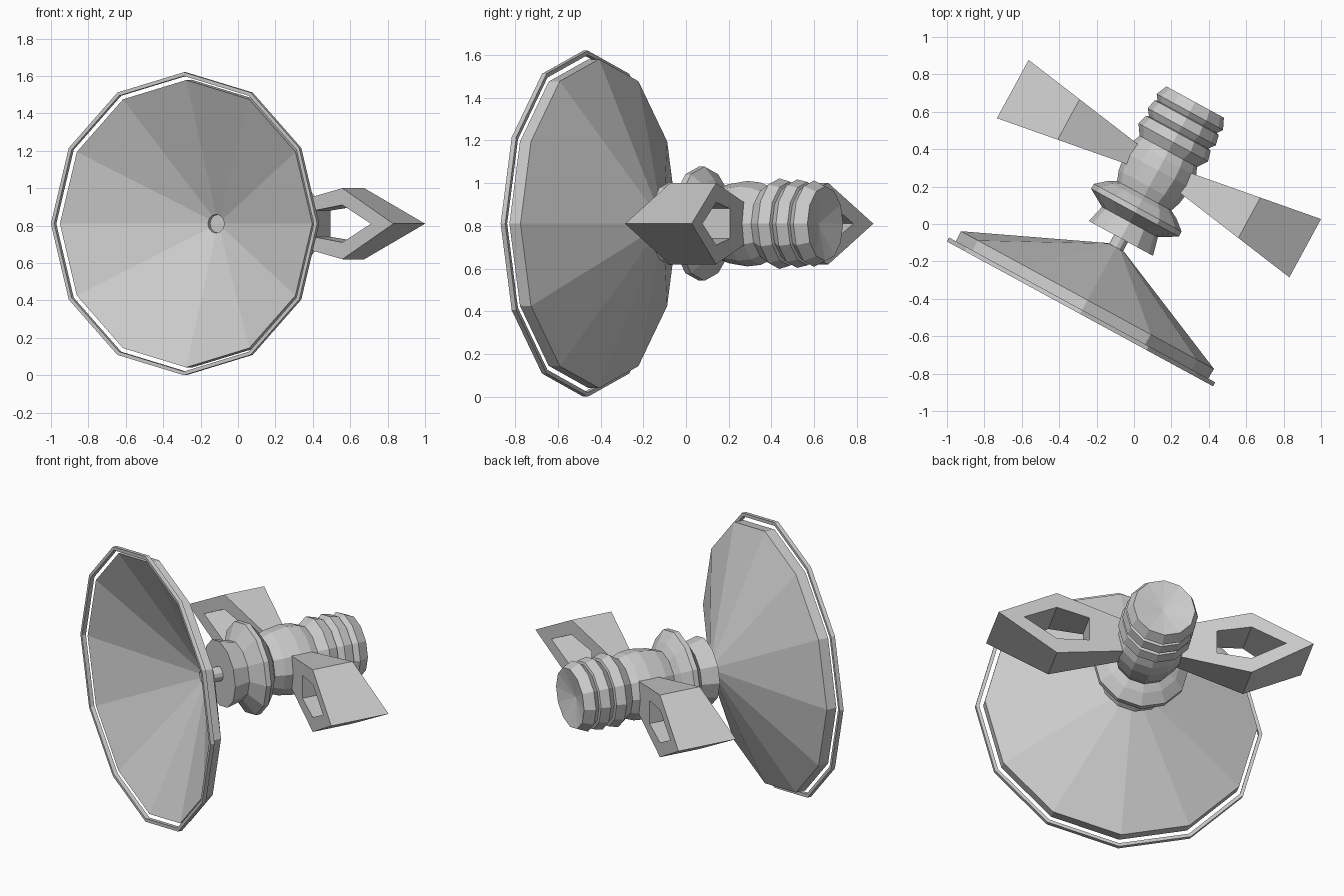
import bpy, bmesh, math

cube = bpy.data.objects.get("Cube")
if cube:
    bpy.data.objects.remove(cube, do_unlink=True)

SIDES = 12
ORIGIN = (-0.287, -0.477, 0.81)   # centre of the dish rim
TURN = math.radians(-28.55)       # heading of the main axis

grey = bpy.data.materials.new("light_grey")
grey.use_nodes = True
colour = (0.6, 0.6, 0.6, 1)
grey.diffuse_color = colour
grey.node_tree.nodes["Principled BSDF"].inputs["Base Color"].default_value = colour


def finish(bm, name):
    """Turn a bmesh built along local Y into a placed object."""
    bmesh.ops.recalc_face_normals(bm, faces=bm.faces)
    mesh = bpy.data.meshes.new(name)
    bm.to_mesh(mesh)
    bm.free()
    mesh.materials.append(grey)
    obj = bpy.data.objects.new(name, mesh)
    obj.location = ORIGIN
    obj.rotation_euler.z = TURN
    bpy.context.collection.objects.link(obj)


def lathe(name, profile, closed=False):
    """Spin (distance along axis, radius) points around local Y."""
    bm = bmesh.new()
    rows = []
    for t, r in profile:
        if r == 0:
            rows.append([bm.verts.new((0, t, 0))] * SIDES)
            continue
        angles = [2 * math.pi * i / SIDES for i in range(SIDES)]
        rows.append([bm.verts.new((r * math.sin(a), t, r * math.cos(a))) for a in angles])
    pairs = list(zip(rows, rows[1:]))
    if closed:
        pairs.append((rows[-1], rows[0]))
    for low, high in pairs:
        for i in range(SIDES):
            j = (i + 1) % SIDES
            quad = dict.fromkeys((low[i], low[j], high[j], high[i]))
            bm.faces.new(list(quad))
    finish(bm, name)


def fin(name, side):
    """Pointed frame that widens outwards, with a matching window."""
    outer = [(0.14, -0.095), (0.55, -0.19), (0.89, 0), (0.55, 0.19), (0.14, 0.095)]
    window = [(0.36, -0.07), (0.55, -0.1), (0.74, 0), (0.55, 0.1), (0.36, 0.07)]
    bm = bmesh.new()

    def loop(points, way):
        return [bm.verts.new((side * s, 0.88 + way * (0.035 + 0.16 * s), z))
                for s, z in points]

    loops = [loop(outer, -1), loop(outer, 1), loop(window, 1), loop(window, -1)]
    for k in range(4):
        a, b = loops[k], loops[(k + 1) % 4]
        for i in range(5):
            j = (i + 1) % 5
            bm.faces.new((a[i], a[j], b[j], b[i]))
    finish(bm, name)


# Dish: thin cone with a short rim wall and a recessed centre
lathe("dish", [(0.38, 0), (0.38, 0.05), (0.355, 0.05), (0.02, 0.768),
               (0.08, 0.77), (0.40, 0.05), (0.40, 0)])

# Free-standing hoop around the dish
lathe("rim_hoop", [(-0.004, 0.79), (-0.004, 0.81), (0.02, 0.81), (0.02, 0.79)], closed=True)

# Stem joining the dish to the body
lathe("stem", [(0.39, 0), (0.39, 0.042), (0.47, 0.042), (0.47, 0)])

# Body: front drum, flange, barrel, three ridges and a dished end
lathe("body", [(0.455, 0), (0.455, 0.195), (0.555, 0.17), (0.612, 0.267),
               (0.642, 0.267), (0.69, 0.21), (0.715, 0.165), (0.77, 0.185),
               (0.87, 0.2), (0.94, 0.193), (0.985, 0.175), (1.04, 0.212),
               (1.095, 0.197), (1.1, 0.18), (1.135, 0.207), (1.19, 0.195),
               (1.195, 0.18), (1.225, 0.202), (1.285, 0.175), (1.25, 0)])

# Side fins
fin("left_fin", 1)
fin("right_fin", -1)
